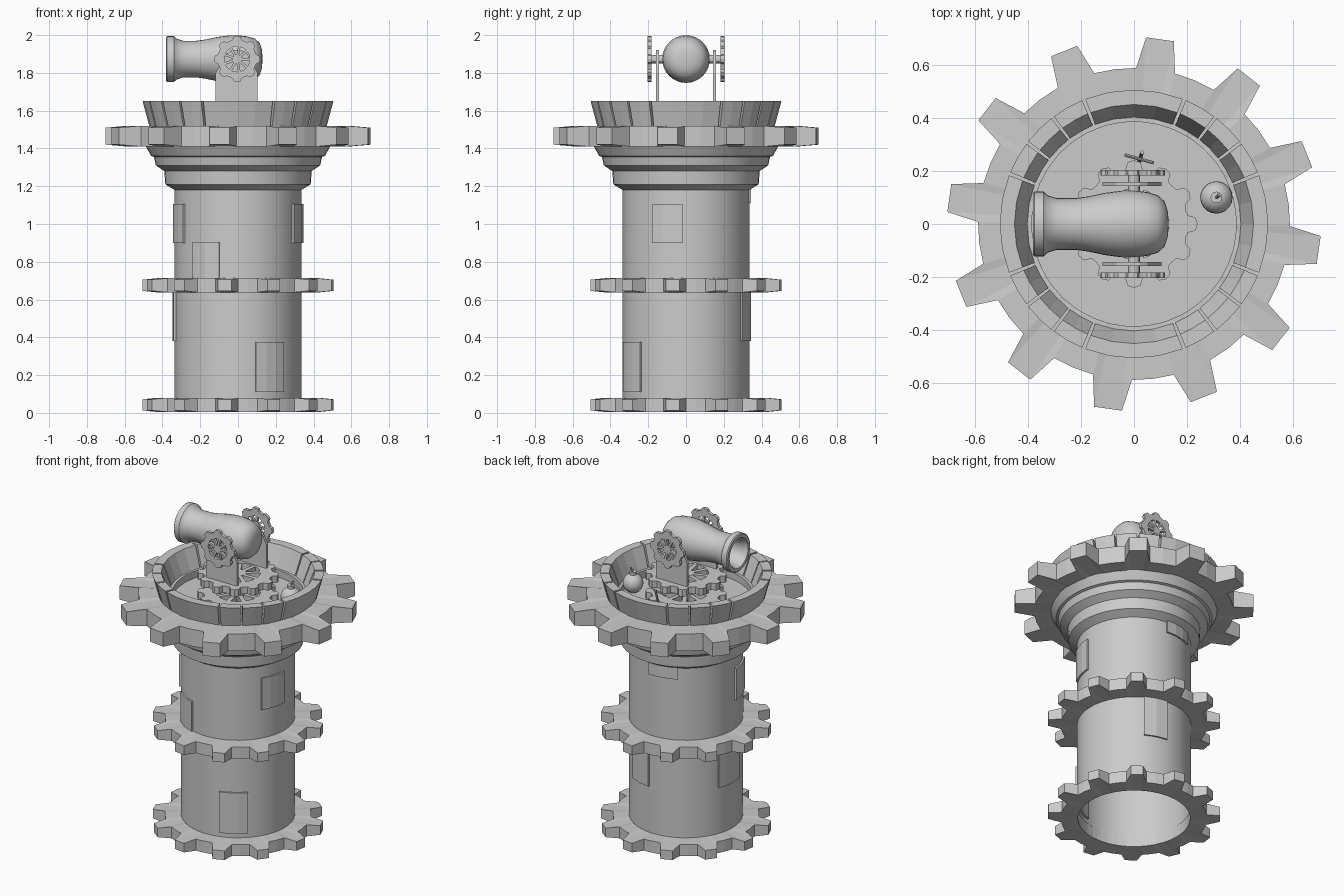
import bpy, bmesh, math
from math import cos, sin, pi, radians
from mathutils import Matrix, Vector

if "Cube" in bpy.data.objects:
    bpy.data.objects.remove(bpy.data.objects["Cube"])

def finish(bm, name, smooth=False, fix=True):
    if fix:
        bmesh.ops.recalc_face_normals(bm, faces=bm.faces)
    me = bpy.data.meshes.new(name)
    bm.to_mesh(me)
    bm.free()
    ob = bpy.data.objects.new(name, me)
    bpy.context.collection.objects.link(ob)
    if smooth:
        bpy.ops.object.select_all(action='DESELECT')
        ob.select_set(True)
        bpy.context.view_layer.objects.active = ob
        bpy.ops.object.shade_smooth_by_angle(angle=radians(30))
    return ob

def revolve(name, prof, n=32, mat=Matrix()):
    """Spin (radius, z) points round z."""
    bm = bmesh.new()
    vs = [bm.verts.new((r, 0, z)) for r, z in prof]
    es = [bm.edges.new(p) for p in zip(vs, vs[1:])]
    bmesh.ops.spin(bm, geom=vs + es, cent=(0, 0, 0), axis=(0, 0, 1), angle=2 * pi, steps=n, use_duplicate=False)
    bmesh.ops.remove_doubles(bm, verts=bm.verts, dist=1e-5)
    bm.transform(mat)
    return finish(bm, name, True)

def ring_plate(bm, pts, hole, z0, z1):
    """Flat ring: outer outline of (angle, radius, z inset), round hole."""
    cols = []
    for a, r, t in pts:
        c, s = cos(a), sin(a)
        cols.append([bm.verts.new(p) for p in (
            (hole * c, hole * s, z0), (r * c, r * s, z0 + t),
            (r * c, r * s, z1 - t), (hole * c, hole * s, z1))])
    for a, b in zip(cols, cols[1:] + cols[:1]):
        for i in range(4):
            j = (i + 1) % 4
            bm.faces.new((a[i], b[i], b[j], a[j]))

def tooth_gear(name, root, tip, hw_root, hw_tip, hole, z0, z1, inset):
    pts = []
    for k in range(12):
        m = radians(-8 + 30 * k)
        a, b = hw_root / root, hw_tip / tip
        pts += [(m - a, root, 0), (m - b, tip, inset), (m + b, tip, inset),
                (m + a, root, 0), (m + pi / 12, root, 0)]
    bm = bmesh.new()
    ring_plate(bm, pts, hole, z0, z1)
    return finish(bm, name)

def spoked_gear(name, R, lobes, z0, z1, mat=Matrix()):
    pts = []
    for k in range(lobes):
        for f, r in ((-.5, .84), (-.3, .86), (-.2, .97), (0, 1), (.2, .97), (.3, .86)):
            pts.append(((k + f) * 2 * pi / lobes, r * R, 0))
    bm = bmesh.new()
    ring_plate(bm, pts, R * .55, z0, z1)
    mid = Matrix.Translation((0, 0, (z0 + z1) / 2))
    bmesh.ops.create_cone(bm, cap_ends=True, segments=16, radius1=R * .2, radius2=R * .2,
                          depth=z1 - z0, matrix=mid)
    for k in range(9):
        m = mid @ Matrix.Rotation(k * 2 * pi / 9, 4, 'Z') @ Matrix.Translation((R * .37, 0, 0)) \
            @ Matrix.Diagonal((R * .42, R * .11, (z1 - z0) * .95, 1))
        bmesh.ops.create_cube(bm, size=1, matrix=m)
    bm.transform(mat)
    return finish(bm, name)

def arc_block(name, a0, a1, section):
    """Sweep a closed (radius, z) section between two angles in degrees."""
    bm = bmesh.new()
    n = max(2, round((a1 - a0) / 11))
    rows = []
    for i in range(n + 1):
        a = radians(a0 + (a1 - a0) * i / n)
        rows.append([bm.verts.new((r * cos(a), r * sin(a), z)) for r, z in section])
    for p, q in zip(rows, rows[1:]):
        for i in range(4):
            j = (i + 1) % 4
            bm.faces.new((p[i], p[j], q[j], q[i]))
    bm.faces.new(rows[0])
    bm.faces.new(rows[-1])
    return finish(bm, name)

def rod(name, p, q, r, n=12):
    p, q = Vector(p), Vector(q)
    d = q - p
    m = Matrix.Translation((p + q) / 2) @ d.to_track_quat('Z', 'Y').to_matrix().to_4x4()
    bm = bmesh.new()
    bmesh.ops.create_cone(bm, cap_ends=True, segments=n, radius1=r, radius2=r, depth=d.length, matrix=m)
    return finish(bm, name, True)

# Hollow tower with stepped collar
FLOOR = 1.475
revolve("tower_wall", [(.335, .01), (.335, 1.18), (.385, 1.21), (.39, 1.28), (.435, 1.31),
                       (.445, 1.355), (.46, 1.36), (.49, 1.415)], 48)
revolve("platform_floor", [(0, FLOOR), (.395, FLOOR)], 24)

# Toothed rings
tooth_gear("base_ring", .43, .507, .06, .036, .33, .005, .08, .008)
tooth_gear("middle_ring", .43, .507, .06, .036, .33, .638, .713, .008)
tooth_gear("platform_ring", .587, .704, .074, .053, .385, 1.41, 1.52, .01)

# Raised wall panels: start angle, end angle, bottom, top
for a0, a1, z0, z1 in ((-74, -45, .11, .375), (-134, -107, .7, .905), (-176, -147, .9, 1.105),
                       (-31, -3, .9, 1.105), (60, 85, .38, .64), (85, 117, 1.11, 1.19),
                       (159, 190, .38, .64)):
    arc_block("wall_panel", a0, a1, [(.32, z0), (.346, z0), (.346, z1), (.32, z1)])

# Flared parapet: one wide and three narrow blocks per quarter
sec = [(.395, 1.5), (.465, 1.5), (.505, 1.65), (.45, 1.65)]
for q in range(4):
    for c, w in ((0, 21.3), (29.7, 7), (45, 7), (60.3, 7)):
        arc_block("parapet_block", q * 90 + c - w, q * 90 + c + w, sec)

# Turntable gears
spoked_gear("lower_turntable", .24, 12, FLOOR, 1.52)
spoked_gear("upper_turntable", .24, 12, 1.60, 1.645)
rod("turntable_post", (0, 0, FLOOR), (0, 0, 1.62), .05, 16)

# Cannon mount: side plates, wheels, axle
CZ = 1.873
for s in (-1, 1):
    bm = bmesh.new()
    f = bm.faces.new([bm.verts.new((x, s * .143, z)) for x, z in (
        (-.118, 1.63), (.103, 1.63), (.103, 1.8), (.05, 1.9), (.02, 1.92), (-.03, 1.92), (-.065, 1.9), (-.118, 1.8))])
    g = bmesh.ops.extrude_face_region(bm, geom=[f])
    bmesh.ops.translate(bm, vec=(0, s * .016, 0), verts=[v for v in g['geom'] if isinstance(v, bmesh.types.BMVert)])
    finish(bm, "mount_plate")
    spoked_gear("mount_wheel", .122, 8, -.01, .01,
                Matrix.Translation((-.005, s * .193, CZ)) @ Matrix.Rotation(pi / 2, 4, 'X'))
rod("mount_axle", (0, -.195, CZ), (0, .195, CZ), .022)

# Cannon barrel, spun then laid along -x
barrel = [(0, -.13), (.05, -.127), (.085, -.115), (.108, -.09), (.12, -.05), (.126, 0), (.125, .05),
          (.117, .11), (.104, .17), (.097, .22), (.097, .29), (.108, .325), (.122, .34), (.122, .375),
          (.115, .38), (.095, .38), (.08, .34), (.075, .2), (0, .2)]
revolve("cannon_barrel", barrel, 32, Matrix.Translation((0, 0, CZ)) @ Matrix.Rotation(-pi / 2, 4, 'Y'))

# Round bomb with neck and fuse
BX, BY, BZ = .31, .1, FLOOR + .06
bm = bmesh.new()
bmesh.ops.create_uvsphere(bm, u_segments=20, v_segments=12, radius=.061,
                          matrix=Matrix.Translation((BX, BY, BZ)))
finish(bm, "bomb", True)
rod("bomb_neck", (BX, BY, BZ + .05), (BX, BY, BZ + .075), .022)
rod("bomb_fuse", (BX, BY, BZ + .07), (BX + .012, BY + .01, BZ + .1), .006, 8)

# Small lever beside the turntable
rod("lever_stem", (.02, .235, FLOOR), (.03, .27, 1.625), .007, 8)
rod("lever_handle", (-.035, .26, 1.605), (.075, .23, 1.605), .006, 8)
